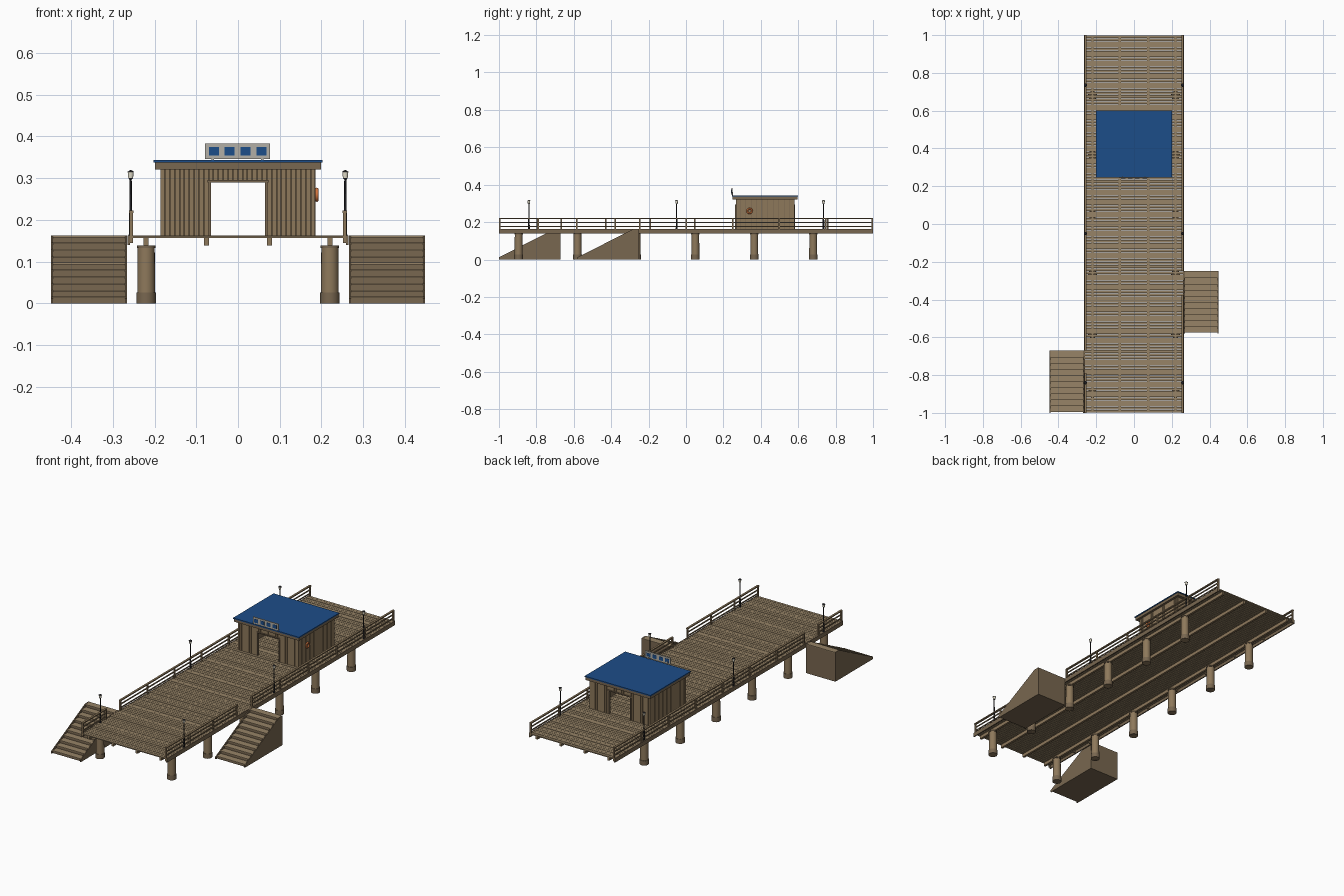
import bpy, bmesh, math, random
from mathutils import Matrix, Vector

if "Cube" in bpy.data.objects:
    bpy.data.objects.remove(bpy.data.objects["Cube"])

random.seed(4)


def mat(name, r, g, b):
    m = bpy.data.materials.new(name)
    m.diffuse_color = (r, g, b, 1)
    m.use_nodes = True
    m.node_tree.nodes["Principled BSDF"].inputs["Base Color"].default_value = m.diffuse_color
    return m


WOOD = mat("wood", 0.27, 0.19, 0.105)
DECK = mat("deck_wood", 0.31, 0.23, 0.135)
DARK = mat("dark_wood", 0.19, 0.135, 0.08)
BLUE = mat("blue", 0.012, 0.075, 0.25)
BLACK = mat("black_metal", 0.015, 0.015, 0.018)
GLASS = mat("lamp_glass", 0.8, 0.76, 0.62)
GREY = mat("sign_grey", 0.45, 0.43, 0.38)
ORANGE = mat("orange", 0.65, 0.18, 0.05)
GREEN = mat("green", 0.03, 0.16, 0.05)


def finish(bm, name, material, smooth=False):
    bmesh.ops.recalc_face_normals(bm, faces=bm.faces)
    me = bpy.data.meshes.new(name)
    bm.to_mesh(me)
    bm.free()
    ob = bpy.data.objects.new(name, me)
    bpy.context.collection.objects.link(ob)
    me.materials.append(material)
    if smooth:
        bpy.ops.object.select_all(action='DESELECT')
        bpy.context.view_layer.objects.active = ob
        ob.select_set(True)
        bpy.ops.object.shade_smooth_by_angle(angle=math.radians(40))
    return ob


def boxes(name, items, material):
    """Each item is (x0, x1, y0, y1, z0, z1)."""
    bm = bmesh.new()
    for x0, x1, y0, y1, z0, z1 in items:
        c = Vector(((x0 + x1) / 2, (y0 + y1) / 2, (z0 + z1) / 2))
        m = Matrix.Translation(c) @ Matrix.Diagonal((x1 - x0, y1 - y0, z1 - z0, 1))
        bmesh.ops.create_cube(bm, size=1, matrix=m)
    return finish(bm, name, material)


def cylinders(name, items, material, seg=16):
    """Each item is (x, y, z0, z1, bottom radius, top radius)."""
    bm = bmesh.new()
    for x, y, z0, z1, r0, r1 in items:
        bmesh.ops.create_cone(bm, cap_ends=True, segments=seg, radius1=r0, radius2=r1,
                              depth=z1 - z0, matrix=Matrix.Translation((x, y, (z0 + z1) / 2)))
    return finish(bm, name, material, True)


def prism(name, profile, spans, material):
    """Extrude a (y, z) profile along x over each span."""
    bm = bmesh.new()
    for x0, x1 in spans:
        f = bm.faces.new([bm.verts.new((x0, y, z)) for y, z in profile])
        r = bmesh.ops.extrude_face_region(bm, geom=[f])
        vs = [v for v in r["geom"] if isinstance(v, bmesh.types.BMVert)]
        bmesh.ops.translate(bm, verts=vs, vec=(x1 - x0, 0, 0))
    return finish(bm, name, material)


# deck planks with open gaps
N = 120
P = 2 / N
planks = []
for i in range(N):
    y = -1 + i * P
    top = 0.162 + random.uniform(-0.0006, 0.0006)
    planks.append((-0.26, 0.26, y + 0.001, y + P - 0.001, 0.156, top))
boxes("deck_planks", planks, DECK)

# long beams below and along the deck edges
boxes("deck_beams", [(x - 0.006, x + 0.006, -0.995, 0.995, 0.138, 0.156)
                     for x in (-0.22, -0.075, 0.075, 0.22)], WOOD)
boxes("edge_beams", [(s * 0.262 - 0.003, s * 0.262 + 0.003, -1, 1, 0.14, 0.163)
                     for s in (-1, 1)], DARK)

# piles with foot sleeves and caps
pile_pos = [(s * 0.22, -0.895 + i * 0.315) for s in (-1, 1) for i in range(6)]
cylinders("piles", [(x, y, 0, 0.134, 0.0215, 0.0205) for x, y in pile_pos], WOOD, 20)
cylinders("pile_feet", [(x, y, 0, 0.026, 0.0235, 0.0235) for x, y in pile_pos], DARK, 20)
cylinders("pile_caps", [(x, y, 0.133, 0.139, 0.0225, 0.0225) for x, y in pile_pos], DARK, 20)

# railings, open where each stair lands
posts, rails = [], []
for x, spans in ((-0.256, ((-1, -0.79, 1), (-0.67, 1, 7))),
                 (0.256, ((-1, -0.375, 3), (-0.25, 1, 5)))):
    for y0, y1, n in spans:
        for i in range(n + 1):
            y = y0 + 0.004 + (y1 - y0 - 0.008) * i / n
            posts.append((x - 0.004, x + 0.004, y - 0.004, y + 0.004, 0.145, 0.219))
        for z, h, w in ((0.219, 0.003, 0.0055), (0.197, 0.0028, 0.0025), (0.177, 0.0028, 0.0025)):
            rails.append((x - w, x + w, y0, y1, z - h, z + h))
boxes("rail_posts", posts, WOOD)
boxes("rails", rails, WOOD)

# street lamps
lamp_pos = [(s * 0.257, y) for s in (-1, 1) for y in (-0.84, -0.05, 0.735)]
parts = []
for x, y in lamp_pos:
    parts += [(x, y, 0.16, 0.222, 0.005, 0.004), (x, y, 0.22, 0.3, 0.003, 0.0026),
              (x, y, 0.296, 0.3, 0.003, 0.006), (x, y, 0.3145, 0.319, 0.009, 0.002)]
cylinders("lamp_poles", parts, BLACK, 10)
cylinders("lamp_lanterns", [(x, y, 0.3, 0.3145, 0.006, 0.0075) for x, y in lamp_pos], GLASS, 10)

# stairs: solid stepped core, treads with nosing, side plates
STEPS, RUN, H = 10, 0.32, 0.162
d, r = RUN / STEPS, H / STEPS
for side, xa, xb, ys in (("left", -0.448, -0.266, -0.99), ("right", 0.266, 0.448, -0.57)):
    prof = [(ys + RUN, 0), (ys, 0)]
    for i in range(STEPS):
        prof += [(ys + i * d, (i + 1) * r - 0.003), (ys + (i + 1) * d, (i + 1) * r - 0.003)]
    prism(side + "_stair_core", prof, [(xa + 0.005, xb - 0.005)], DARK)
    boxes(side + "_stair_treads",
          [(xa + 0.003, xb - 0.003, ys + i * d - 0.005, ys + (i + 1) * d,
            (i + 1) * r - 0.004, (i + 1) * r) for i in range(STEPS)], DECK)
    plate = [(ys - 0.01, 0), (ys + RUN, 0), (ys + RUN, H + 0.001),
             (ys + RUN - d, H + 0.001), (ys - 0.01, 0.012)]
    prism(side + "_stair_sides", plate, [(xa, xa + 0.005), (xb - 0.005, xb)], DARK)

# hut walls with through doorways front and back
X, Y0, Y1, Z0, Z1, DX, DZ = 0.182, 0.27, 0.576, 0.16, 0.325, 0.065, 0.29
T = 0.008
walls = [(-X, -X + T, Y0, Y1, Z0, Z1), (X - T, X, Y0, Y1, Z0, Z1)]
for y in (Y0, Y1 - T):
    walls += [(-X, -DX, y, y + T, Z0, Z1), (DX, X, y, y + T, Z0, Z1),
              (-DX, DX, y, y + T, DZ, Z1)]
boxes("hut_walls", walls, DARK)

# vertical siding boards
boards = []
n = 32
w = 2 * (X + 0.004) / n
for i in range(n):
    x0 = -X - 0.004 + i * w
    for ya, yb in ((Y0 - 0.004, Y0), (Y1, Y1 + 0.004)):
        if x0 + w > -DX + 0.001 and x0 < DX - 0.001:
            boards.append((max(x0, -DX - 0.006), min(x0 + w, DX + 0.006) - 0.0012, ya, yb, DZ, Z1))
        else:
            boards.append((x0, x0 + w - 0.0012, ya, yb, Z0, Z1))
n = 26
w = (Y1 - Y0) / n
for i in range(n):
    for s in (-1, 1):
        xa, xb = sorted((s * X, s * (X + 0.004)))
        boards.append((xa, xb, Y0 + i * w, Y0 + (i + 1) * w - 0.0012, Z0, Z1))
boxes("hut_siding", boards, WOOD)

# door frames
frame = []
for ya, yb in ((Y0 - 0.008, Y0), (Y1, Y1 + 0.008)):
    frame += [(-DX - 0.006, -DX, ya, yb, Z0, DZ), (DX, DX + 0.006, ya, yb, Z0, DZ),
              (-DX - 0.008, DX + 0.008, ya, yb, DZ - 0.001, DZ + 0.005)]
boxes("door_frames", frame, DARK)

# roof
boxes("roof_fascia", [(-0.199, 0.199, 0.249, 0.597, 0.321, 0.337)], DARK)
boxes("roof", [(-0.202, 0.202, 0.245, 0.6, 0.337, 0.343)], BLUE)

# roof board with four blue squares and feet
boxes("roof_sign", [(-0.079, 0.077, 0.243, 0.248, 0.346, 0.383)], GREY)
boxes("sign_feet", [(x - 0.003, x + 0.003, 0.246, 0.252, 0.34, 0.36) for x in (-0.06, 0.058)], GREY)
boxes("sign_squares", [(x - 0.012, x + 0.012, 0.2415, 0.2495, 0.354, 0.374)
                       for x in (-0.058, -0.02, 0.018, 0.056)], BLUE)

# ring buoy on the right wall
bpy.ops.mesh.primitive_torus_add(location=(0.189, 0.34, 0.26), rotation=(0, math.pi / 2, 0),
                                 major_radius=0.0125, minor_radius=0.0045,
                                 major_segments=24, minor_segments=10)
ring = bpy.context.object
ring.name = "ring_buoy"
ring.data.materials.append(ORANGE)
bpy.ops.object.shade_smooth_by_angle(angle=math.radians(40))

# small notice panel on the inner left wall
boxes("inner_panel", [(-X + T, -X + T + 0.004, 0.40, 0.44, 0.22, 0.25)], GREEN)
